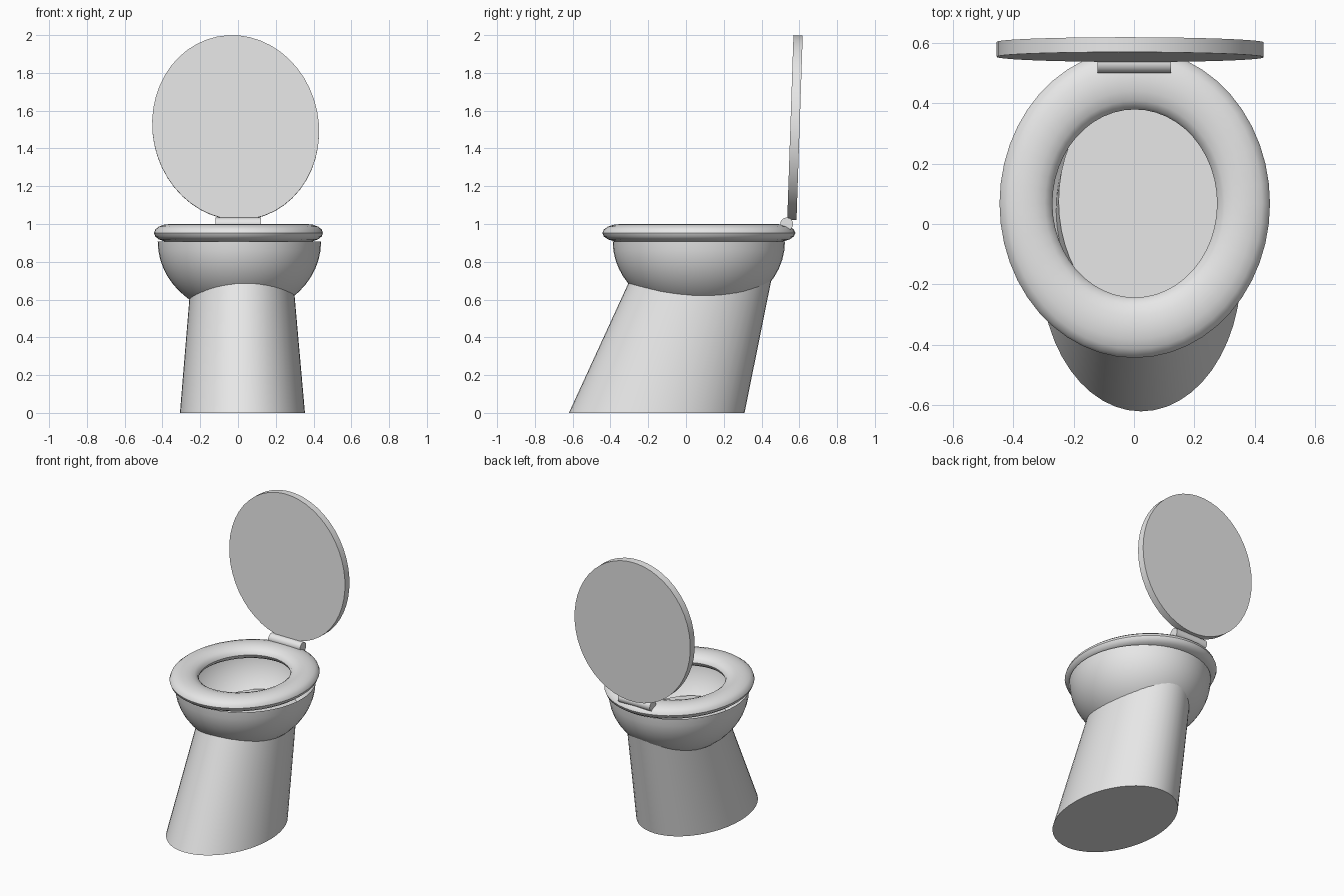
import bpy, bmesh, math
from mathutils import Vector

if "Cube" in bpy.data.objects:
    bpy.data.objects.remove(bpy.data.objects["Cube"])

mat = bpy.data.materials.new("light grey")
mat.diffuse_color = (0.8, 0.8, 0.8, 1)
mat.use_nodes = True
mat.node_tree.nodes["Principled BSDF"].inputs["Base Color"].default_value = mat.diffuse_color


def loft(name, rings, cap_start=False, cap_end=False, loop=False):
    """Skin a list of equal-length point rings into a smooth-shaded object."""
    bm = bmesh.new()
    rows = [[bm.verts.new(p) for p in r] for r in rings]
    pairs = list(zip(rows, rows[1:]))
    if loop:
        pairs.append((rows[-1], rows[0]))
    n = len(rows[0])
    for a, b in pairs:
        for i in range(n):
            j = (i + 1) % n
            bm.faces.new((a[i], a[j], b[j], b[i]))
    if cap_start:
        bm.faces.new(rows[0][::-1])
    if cap_end:
        bm.faces.new(rows[-1])
    bmesh.ops.recalc_face_normals(bm, faces=bm.faces)
    me = bpy.data.meshes.new(name)
    bm.to_mesh(me)
    bm.free()
    me.materials.append(mat)
    ob = bpy.data.objects.new(name, me)
    bpy.context.collection.objects.link(ob)
    bpy.ops.object.select_all(action='DESELECT')
    ob.select_set(True)
    bpy.context.view_layer.objects.active = ob
    bpy.ops.object.shade_smooth_by_angle(angle=math.radians(35))
    return ob


def ellipse(cx, cy, z, rx, ry, n=48):
    return [(cx + rx * math.cos(math.tau * i / n),
             cy + ry * math.sin(math.tau * i / n), z) for i in range(n)]


# Leaning, tapering pedestal; its flat top forms the floor of the bowl
loft("pedestal", [ellipse(0.0235, -0.155, 0, 0.331, 0.465),
                  ellipse(0.0215, 0.076, 0.70, 0.271, 0.375)], True, True)

# Open half-ellipsoid bowl
rings = []
for k in range(13):
    t = math.radians(86) * k / 12
    rings.append(ellipse(0.0075, 0.068, 0.907 - 0.388 * math.sin(t),
                         0.4325 * math.cos(t), 0.456 * math.cos(t)))
loft("bowl", rings, cap_end=True)

# Flattened oval ring seat
rings = []
for k in range(16):
    t = math.tau * k / 16
    c = math.cos(t)
    rings.append(ellipse(0.0025, 0.068, 0.9525 + 0.0475 * math.sin(t),
                         0.36 + 0.0875 * c, 0.411 + 0.1 * c))
loft("seat", rings, loop=True)

# Hinge barrel
n = 24
loft("hinge", [[(x, 0.533 + 0.034 * math.cos(math.tau * i / n),
                 1.0 + 0.034 * math.sin(math.tau * i / n)) for i in range(n)]
               for x in (-0.12, 0.123)], True, True)

# Raised oval lid, slightly rolled and leaning back
roll, lean = 0.2, 0.0337
rings = []
for side in (-0.0245, 0.0245):
    ring = []
    for x, v, _ in ellipse(0, 0, 0, 0.44, 0.491):
        px = x * math.cos(roll) - v * math.sin(roll)
        pz = x * math.sin(roll) + v * math.cos(roll)
        ring.append(Vector((-0.0125 + px, 0.577 + side + lean * pz,
                            1.51 + pz - lean * side)))
    rings.append(ring)
loft("lid", rings, True, True)
